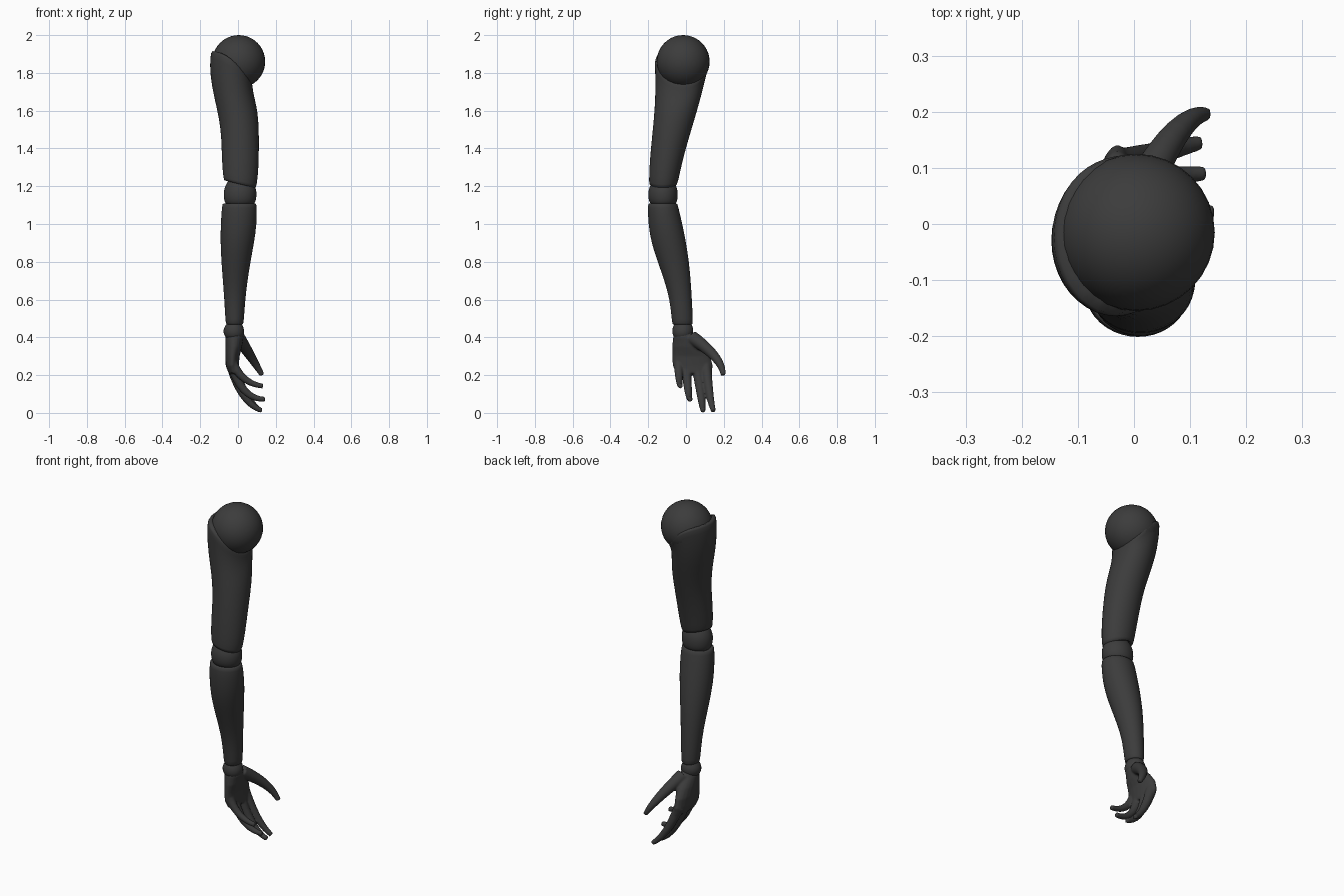
import bpy, bmesh, math
from mathutils import Vector

if "Cube" in bpy.data.objects:
    bpy.data.objects.remove(bpy.data.objects["Cube"], do_unlink=True)

SIDES = 20
BALL_CENTRE, BALL_RADIUS = Vector((0.004, -0.015, 1.86)), 0.14

charcoal = bpy.data.materials.new("charcoal")
charcoal.use_nodes = True
colour = (0.045, 0.045, 0.045, 1)
charcoal.diffuse_color = colour
charcoal.node_tree.nodes["Principled BSDF"].inputs["Base Color"].default_value = colour


def finish(bm, name):
    """Turn a bmesh into a smooth shaded object."""
    bmesh.ops.recalc_face_normals(bm, faces=bm.faces)
    for face in bm.faces:
        face.smooth = True
    mesh = bpy.data.meshes.new(name)
    bm.to_mesh(mesh)
    bm.free()
    mesh.materials.append(charcoal)
    obj = bpy.data.objects.new(name, mesh)
    bpy.context.collection.objects.link(obj)
    return obj


def skin(bm, rings):
    """Join a list of point rings into a capped shell."""
    loops = [[bm.verts.new(p) for p in ring] for ring in rings]
    for low, high in zip(loops, loops[1:]):
        for i in range(SIDES):
            j = (i + 1) % SIDES
            bm.faces.new((low[i], low[j], high[j], high[i]))
    bm.faces.new(loops[0])
    bm.faces.new(loops[-1])


def oval(z, x0, x1, y0, y1, tilt=0, bulge=0):
    """Elliptical section; tilt raises the +x side, bulge raises front and back."""
    ring = []
    for i in range(SIDES):
        c, s = math.cos(math.tau * i / SIDES), math.sin(math.tau * i / SIDES)
        ring.append(Vector(((x0 + x1 + c * (x1 - x0)) / 2,
                            (y0 + y1 + s * (y1 - y0)) / 2,
                            z + tilt * c / 2 + bulge * s * s)))
    return ring


def limb(name, sections, clear_ball=False):
    rings = [oval(*s) for s in sections]
    if clear_ball:
        # Keep the socket just outside the shoulder ball
        for ring in rings:
            for p in ring:
                d = p - BALL_CENTRE
                if d.length < BALL_RADIUS + 0.005:
                    p += d.normalized() * (BALL_RADIUS + 0.005 - d.length)
    bm = bmesh.new()
    skin(bm, rings)
    obj = finish(bm, name)
    obj.modifiers.new("smooth", "SUBSURF").levels = 1
    obj.modifiers["smooth"].render_levels = 1
    return obj


def digit(bm, base, bend, tip, r0, r1, steps=9):
    """Tapered tube along a curved path."""
    a, b, c = Vector(base), Vector(bend), Vector(tip)
    rings = []
    for k in range(steps + 1):
        t = k / steps
        p = a * (1 - t) ** 2 + b * 2 * t * (1 - t) + c * t * t
        along = ((b - a) * (1 - t) + (c - b) * t).normalized()
        u = along.cross(Vector((0, 1, 0))).normalized()
        v = along.cross(u)
        r = r0 + (r1 - r0) * t
        rings.append([p + r * (u * math.cos(math.tau * i / SIDES) + v * math.sin(math.tau * i / SIDES))
                      for i in range(SIDES)])
    skin(bm, rings)


# Shoulder ball
bm = bmesh.new()
bmesh.ops.create_uvsphere(bm, u_segments=32, v_segments=20, radius=BALL_RADIUS)
bmesh.ops.translate(bm, vec=BALL_CENTRE, verts=bm.verts)
finish(bm, "shoulder_ball")

# Upper arm with slanted socket rim
limb("upper_arm", [
    (1.23, -0.05, 0.07, -0.17, -0.07, -0.03),
    (1.205, -0.07, 0.09, -0.193, -0.05, -0.04),
    (1.215, -0.078, 0.1, -0.197, -0.043, -0.04),
    (1.3, -0.085, 0.11, -0.195, -0.025, -0.02),
    (1.4, -0.088, 0.112, -0.187, 0.0),
    (1.5, -0.092, 0.112, -0.177, 0.03),
    (1.6, -0.112, 0.106, -0.168, 0.06, -0.02),
    (1.69, -0.142, 0.093, -0.163, 0.088, -0.08, 0.01),
    (1.77, -0.152, 0.082, -0.165, 0.108, -0.15, 0.03),
    (1.82, -0.145, 0.078, -0.167, 0.12, -0.18, 0.045),
    (1.835, -0.135, 0.076, -0.165, 0.122, -0.185, 0.045),
], clear_ball=True)

# Elbow joint
limb("elbow_joint", [
    (1.24, -0.05, 0.07, -0.17, -0.07),
    (1.21, -0.063, 0.085, -0.187, -0.055),
    (1.185, -0.075, 0.098, -0.199, -0.044),
    (1.15, -0.078, 0.1, -0.202, -0.042),
    (1.12, -0.073, 0.095, -0.197, -0.045),
    (1.09, -0.06, 0.08, -0.18, -0.06),
])

# Forearm
limb("forearm", [
    (1.1, -0.06, 0.07, -0.17, -0.07),
    (1.113, -0.08, 0.095, -0.198, -0.047),
    (1.1, -0.086, 0.101, -0.204, -0.042),
    (1.0, -0.093, 0.101, -0.201, -0.018),
    (0.9, -0.094, 0.086, -0.185, 0.002),
    (0.8, -0.089, 0.067, -0.151, 0.017),
    (0.7, -0.081, 0.051, -0.115, 0.026),
    (0.6, -0.073, 0.039, -0.086, 0.032),
    (0.48, -0.067, 0.031, -0.075, 0.038),
    (0.463, -0.062, 0.026, -0.071, 0.034),
    (0.475, -0.045, 0.01, -0.05, 0.015),
])

# Wrist joint
limb("wrist_joint", [
    (0.49, -0.05, 0.01, -0.05, 0.015),
    (0.465, -0.066, 0.024, -0.066, 0.033),
    (0.44, -0.08, 0.035, -0.075, 0.041),
    (0.41, -0.075, 0.034, -0.072, 0.036),
    (0.385, -0.055, 0.015, -0.055, 0.02),
])

# Hand: palm, thumb and fingers fused into one surface
bm = bmesh.new()
skin(bm, [oval(*s) for s in (
    (0.43, -0.055, 0.025, -0.06, 0.035),
    (0.4, -0.066, 0.03, -0.068, 0.05),
    (0.35, -0.067, 0.022, -0.073, 0.095),
    (0.3, -0.067, 0.008, -0.073, 0.13),
    (0.25, -0.065, 0.005, -0.07, 0.142),
    (0.21, -0.05, 0.005, -0.055, 0.138),
)])
digit(bm, (0, 0.03, 0.4), (0.076, 0.197, 0.29), (0.128, 0.196, 0.2), 0.037, 0.013)
for base, bend, tip, root in (
    ((-0.03, 0.105, 0.25), (0.037, 0.125, 0.067), (0.118, 0.145, 0.012), 0.029),
    ((-0.03, 0.06, 0.24), (0.023, 0.085, 0.045), (0.127, 0.09, 0.012), 0.029),
    ((-0.03, 0, 0.25), (0.018, 0.013, 0.07), (0.143, 0.022, 0.072), 0.027),
    ((-0.03, -0.04, 0.27), (0.02, -0.038, 0.154), (0.132, -0.03, 0.142), 0.025),
):
    digit(bm, base, bend, tip, root, 0.013)
hand = finish(bm, "hand")
fuse = hand.modifiers.new("fuse", "REMESH")
fuse.mode = "VOXEL"
fuse.voxel_size = 0.005
fuse.use_smooth_shade = True
soften = hand.modifiers.new("soften", "SMOOTH")
soften.factor = 0.5
soften.iterations = 5
